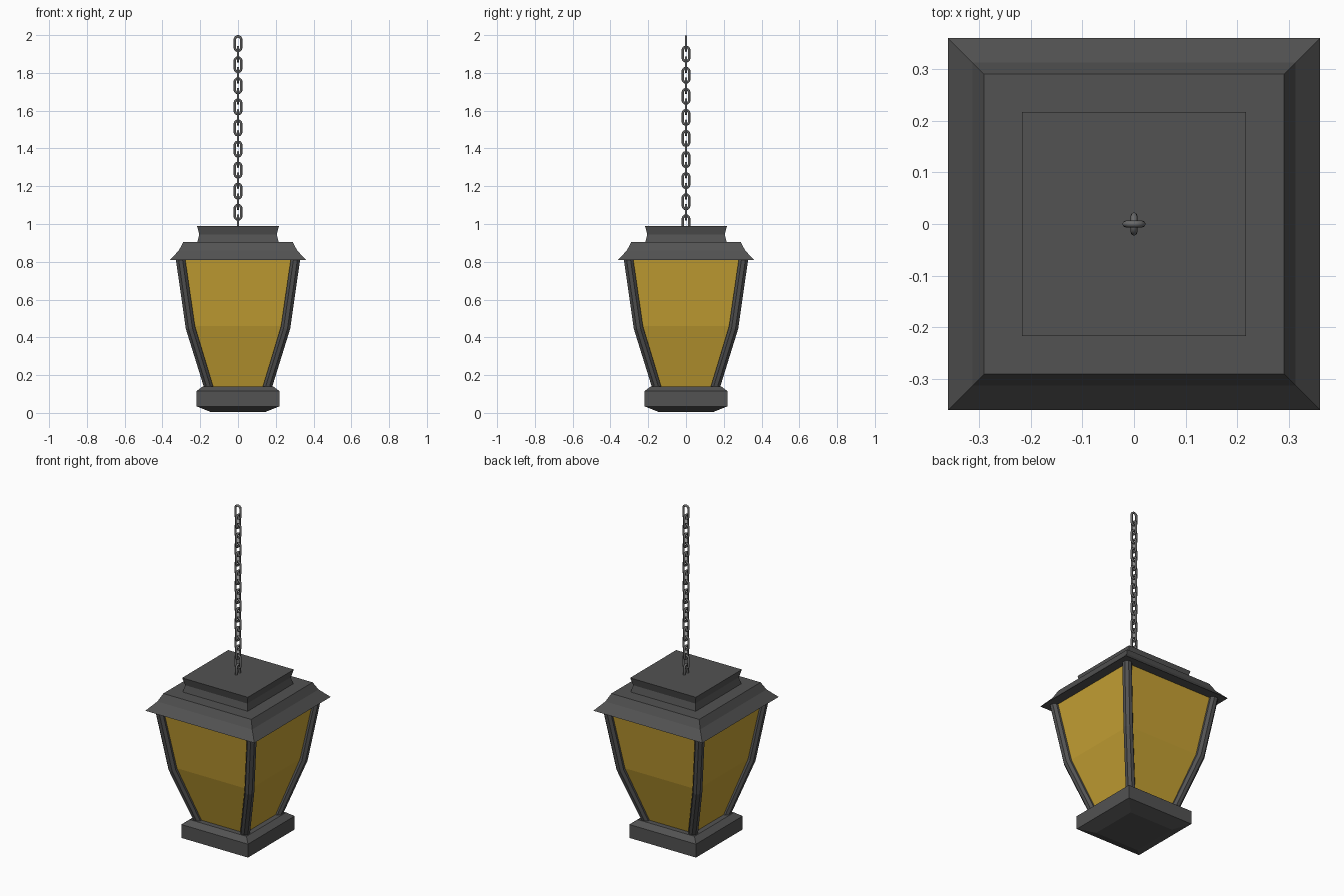
import bpy, bmesh, math
from mathutils import Vector

if "Cube" in bpy.data.objects:
    bpy.data.objects.remove(bpy.data.objects["Cube"])


def material(name, rgb):
    m = bpy.data.materials.new(name)
    m.diffuse_color = (*rgb, 1)
    m.use_nodes = True
    m.node_tree.nodes["Principled BSDF"].inputs["Base Color"].default_value = m.diffuse_color
    return m


iron = material("dark_iron", (0.085, 0.085, 0.085))
amber = material("amber_glass", (0.57, 0.36, 0.034))
steel = material("chain_grey", (0.14, 0.14, 0.14))


def finish(name, bm, mat):
    bmesh.ops.recalc_face_normals(bm, faces=bm.faces)
    me = bpy.data.meshes.new(name)
    bm.to_mesh(me)
    bm.free()
    ob = bpy.data.objects.new(name, me)
    me.materials.append(mat)
    bpy.context.collection.objects.link(ob)
    return ob


def bridge(bm, a, b):
    n = len(a)
    for i in range(n):
        j = (i + 1) % n
        bm.faces.new((a[i], a[j], b[j], b[i]))


def square_loft(name, profile, mat):
    """Stack of squares given as (half width, height), capped at both ends."""
    bm = bmesh.new()
    rings = [[bm.verts.new((sx * h, sy * h, z)) for sx, sy in
              ((-1, -1), (1, -1), (1, 1), (-1, 1))] for h, z in profile]
    for a, b in zip(rings, rings[1:]):
        bridge(bm, a, b)
    bm.faces.new(rings[0])
    bm.faces.new(rings[-1])
    return finish(name, bm, mat)


# Square body parts
square_loft("base", [(0.145, 0.005), (0.22, 0.035), (0.22, 0.115), (0.187, 0.14)], iron)
square_loft("glass_panes", [(0.155, 0.135), (0.25, 0.46), (0.303, 0.815)], amber)
square_loft("roof", [(0.36, 0.81), (0.313, 0.86), (0.29, 0.905)], iron)
square_loft("roof_cap", [(0.216, 0.9), (0.205, 0.945), (0.217, 0.99)], iron)

# Bent corner posts, eight-sided, ring planes following the diagonal path
PATH = [(0.152, 0.125), (0.252, 0.452), (0.306, 0.825)]


def corner_post(name, sx, sy, r=0.027, sides=8):
    pts = [Vector((sx * h, sy * h, z)) for h, z in PATH]
    side = Vector((-sy, sx, 0)).normalized()
    bend = ((pts[1] - pts[0]).normalized() + (pts[2] - pts[1]).normalized()).normalized()
    axes = [Vector((0, 0, 1)), bend, Vector((0, 0, 1))]
    bm = bmesh.new()
    rings = []
    for p, ax in zip(pts, axes):
        out = side.cross(ax).normalized()
        angles = [2 * math.pi * (k + 0.5) / sides for k in range(sides)]
        rings.append([bm.verts.new(p + r * (math.cos(t) * out + math.sin(t) * side))
                      for t in angles])
    for a, b in zip(rings, rings[1:]):
        bridge(bm, a, b)
    bm.faces.new(rings[0])
    bm.faces.new(rings[-1])
    return finish(name, bm, iron)


for sx, xn in ((-1, "left"), (1, "right")):
    for sy, yn in ((-1, "front"), (1, "back")):
        corner_post(f"post_{yn}_{xn}", sx, sy)


# Chain of oval links, alternately turned a quarter turn
def link_mesh(half_w=0.0165, half_h=0.0385, r=0.0065, steps=16, sides=8):
    bm = bmesh.new()
    rings = []
    straight = half_h - half_w
    for i in range(steps):
        t = 2 * math.pi * (i + 0.5) / steps
        d = Vector((math.cos(t), 0, math.sin(t)))
        c = d * half_w + Vector((0, 0, math.copysign(straight, d.z)))
        rings.append([bm.verts.new(c + r * (math.cos(u) * d + math.sin(u) * Vector((0, 1, 0))))
                      for u in [2 * math.pi * k / sides for k in range(sides)]])
    for i in range(steps):
        bridge(bm, rings[i], rings[(i + 1) % steps])
    for f in bm.faces:
        f.smooth = True
    return finish("chain_link_01", bm, steel)


first = link_mesh()
for i in range(18):
    ob = first if i == 0 else first.copy()
    if i:
        ob.name = f"chain_link_{i + 1:02d}"
        bpy.context.collection.objects.link(ob)
    ob.location = (0, 0, 1.955 - 0.0558 * i)
    ob.rotation_euler = (0, 0, math.pi / 2 * (i % 2))
